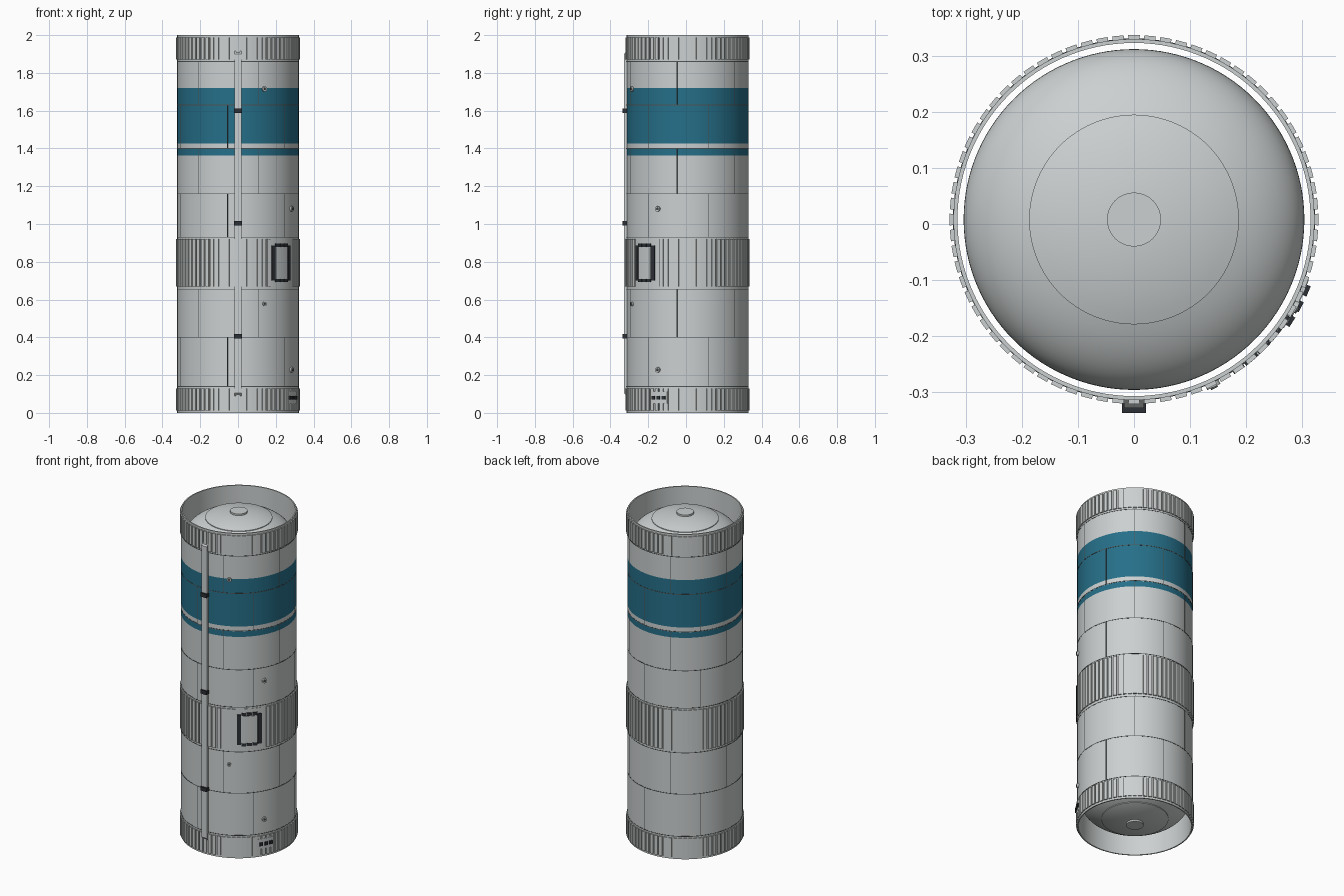
import bpy, bmesh, math
from mathutils import Vector, Matrix

if "Cube" in bpy.data.objects:
    bpy.data.objects.remove(bpy.data.objects["Cube"])

CY = 0.008          # tank axis, shifted to balance the cable duct
R = 0.322           # shell radius
RIB = 0.329         # rib crest radius
SEGS = 120


def material(name, rgb):
    m = bpy.data.materials.new(name)
    m.use_nodes = True
    m.diffuse_color = (*rgb, 1)
    m.node_tree.nodes["Principled BSDF"].inputs["Base Color"].default_value = (*rgb, 1)
    return m


GREY = material("light_grey", (0.60, 0.63, 0.63))
TEAL = material("deep_teal", (0.019, 0.16, 0.25))
DARK = material("charcoal", (0.025, 0.03, 0.035))
SEAM = material("seam_grey", (0.08, 0.09, 0.09))


def finish(name, bm, *mats, smooth=True):
    bmesh.ops.recalc_face_normals(bm, faces=bm.faces)
    mesh = bpy.data.meshes.new(name)
    bm.to_mesh(mesh)
    bm.free()
    for m in mats:
        mesh.materials.append(m)
    ob = bpy.data.objects.new(name, mesh)
    bpy.context.collection.objects.link(ob)
    if smooth:
        bpy.ops.object.select_all(action='DESELECT')
        ob.select_set(True)
        bpy.context.view_layer.objects.active = ob
        bpy.ops.object.shade_smooth_by_angle(angle=math.radians(30))
    return ob


def polar(deg, r, z):
    a = math.radians(deg)
    return Vector((r * math.sin(a), CY - r * math.cos(a), z))


def revolve(bm, profile, closed=False):
    """Spin (radius, height) points around the tank axis."""
    vs = [bm.verts.new((r, CY, z)) for r, z in profile]
    pairs = list(zip(vs, vs[1:])) + ([(vs[-1], vs[0])] if closed else [])
    edges = [bm.edges.new(p) for p in pairs]
    bmesh.ops.spin(bm, geom=vs + edges, cent=(0, CY, 0), axis=(0, 0, 1),
                   angle=math.tau, steps=SEGS)
    bmesh.ops.remove_doubles(bm, verts=bm.verts, dist=1e-5)


def plate(bm, a0, a1, z0, z1, r0, r1, mat=0):
    """Solid plate curved around the tank, between two angles."""
    n = max(1, round((a1 - a0) / 3))
    loops = []
    for i in range(n + 1):
        a = a0 + (a1 - a0) * i / n
        loops.append([bm.verts.new(polar(a, r, z))
                      for r, z in ((r0, z0), (r1, z0), (r1, z1), (r0, z1))])
    faces = [bm.faces.new(loops[0]), bm.faces.new(loops[-1])]
    for p, q in zip(loops, loops[1:]):
        for k in range(4):
            j = (k + 1) % 4
            faces.append(bm.faces.new((p[k], p[j], q[j], q[k])))
    for f in faces:
        f.material_index = mat


def stud(bm, deg, z, radius, r0, r1, mat=0):
    """Radial cylinder standing on the shell."""
    out = polar(deg, 1, 0) - polar(deg, 0, 0)
    m = Matrix.Translation(polar(deg, (r0 + r1) / 2, z)) @ out.to_track_quat('Z', 'Y').to_matrix().to_4x4()
    made = bmesh.ops.create_cone(bm, cap_ends=True, segments=20, radius1=radius,
                                 radius2=radius, depth=r1 - r0, matrix=m)
    for f in {f for v in made["verts"] for f in v.link_faces}:
        f.material_index = mat


# Outer shell with painted bands
paint = [(1.363, 1.397), (1.427, 1.719)]
heights = [0, 0.14, 0.655, 0.93] + [z for band in paint for z in band] + [1.86, 2]
bm = bmesh.new()
revolve(bm, [(R, z) for z in heights] + [(0.315, 2), (0.315, 0)], closed=True)
for f in bm.faces:
    c = f.calc_center_median()
    outer = math.hypot(c.x, c.y - CY) > 0.319
    f.material_index = int(outer and any(a < c.z < b for a, b in paint))
finish("outer_shell", bm, GREY, TEAL)

# Inner tank with domed ends, raised crown and centre cover
half, rise, crown = 0.83, 0.15, 0.187
upper = [(0.304 * math.cos(math.radians(t)), half + rise * math.sin(math.radians(t)))
         for t in range(0, 90, 4)]
edge = half + rise * math.sqrt(1 - (crown / 0.304) ** 2)
dome = [p for p in upper if p[0] > crown] + [(crown, edge), (crown, edge + 0.004)]
dome += [(r, z + 0.004) for r, z in upper if 0.05 < r < crown]
top = half + rise
dome += [(0.048, top + 0.002), (0.048, top + 0.012), (0, top + 0.012)]
bm = bmesh.new()
revolve(bm, [(r, 1 - z) for r, z in reversed(dome)] + [(r, 1 + z) for r, z in dome])
finish("inner_tank", bm, GREY)

# Corrugated ribs on both skirts and the middle band
COUNT = 72
STEP = 360 / COUNT
for name, z0, z1 in (("lower_skirt_ribs", 0.012, 0.13),
                     ("middle_band_ribs", 0.67, 0.92),
                     ("upper_skirt_ribs", 1.87, 1.988)):
    bm = bmesh.new()
    for i in range(COUNT):
        a = i * STEP
        if name.startswith("middle") and 30 < a < 61:
            continue
        plate(bm, a - STEP * 0.36, a + STEP * 0.36, z0, z1, R - 0.002, RIB)
    finish(name, bm, GREY, smooth=False)

# Weld seams: rings, and staggered vertical joints
rings = [0.14, 0.40, 0.655, 0.93, 1.16, 1.40, 1.63, 1.86]
bm = bmesh.new()
for z in rings:
    h = 0.002
    revolve(bm, [(R - 0.002, z - h), (R + 0.001, z - h), (R + 0.001, z + h), (R - 0.002, z + h)], closed=True)
finish("ring_seams", bm, SEAM)
bm = bmesh.new()
for i, (z0, z1) in enumerate(zip(rings, rings[1:])):
    if z0 == 0.655:
        continue
    first = 20 if z0 in (0.40, 1.16, 1.63) else 50
    for k in range(6):
        a = first + 60 * k
        plate(bm, a - 0.3, a + 0.3, z0, z1, R - 0.002, R + 0.001)
finish("vertical_seams", bm, SEAM, smooth=False)

# Cable duct with sloped ends
bm = bmesh.new()
back, front = CY - 0.318, CY - 0.336
side = [(back, 0.085), (front, 0.105), (front, 1.9), (back, 1.92)]
face = bm.faces.new([bm.verts.new((-0.018, y, z)) for y, z in side])
ext = bmesh.ops.extrude_face_region(bm, geom=[face])
bmesh.ops.translate(bm, vec=(0.036, 0, 0),
                    verts=[g for g in ext["geom"] if isinstance(g, bmesh.types.BMVert)])
finish("cable_duct", bm, GREY, smooth=False)

# Duct clamps
bm = bmesh.new()
for z in (0.406, 1.003, 1.6):
    m = Matrix.Translation((0, -0.324, z)) @ Matrix.Diagonal((0.042, 0.026, 0.024, 1))
    bmesh.ops.create_cube(bm, size=1, matrix=m)
finish("duct_clamps", bm, DARK, smooth=False)

# Access hatch with dark frame bars
bm = bmesh.new()
plate(bm, 32, 59, 0.67, 0.92, R - 0.002, R + 0.002)
plate(bm, 38, 53, 0.71, 0.875, R, RIB - 0.001)
for a in (33, 54):
    plate(bm, a, a + 4, 0.70, 0.885, R, RIB, 1)
for z in (0.692, 0.878):
    for a in (37.5, 43, 48.5):
        plate(bm, a, a + 5, z, z + 0.018, R, RIB, 1)
finish("access_hatch", bm, GREY, DARK, smooth=False)

# Small service ports
bm = bmesh.new()
for deg, z, rad in ((25.5, 1.715, 0.013), (61, 1.08, 0.014), (25.5, 0.577, 0.011), (61, 0.228, 0.014)):
    stud(bm, deg, z, rad, 0.316, 0.331)
    stud(bm, deg, z, rad * 0.5, 0.32, 0.334, 1)
finish("service_ports", bm, GREY, SEAM)

# Umbilical connector on the lower skirt
bm = bmesh.new()
plate(bm, 54, 71, 0.05, 0.112, R - 0.002, RIB + 0.001)
for a in (57, 62.3, 67.6):
    plate(bm, a - 1.7, a + 1.7, 0.07, 0.09, R, 0.337, 1)
finish("umbilical_connector", bm, GREY, DARK, smooth=False)
